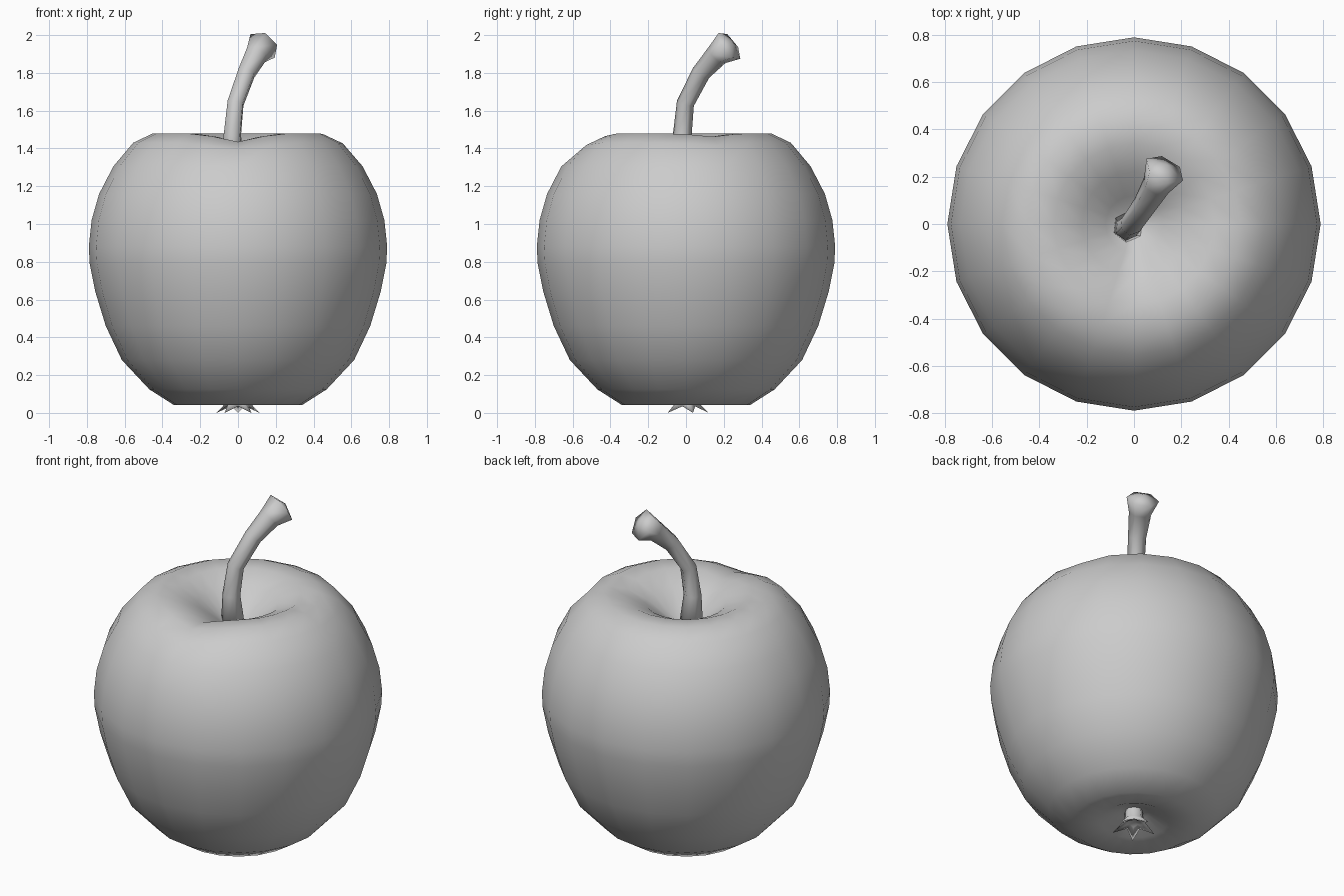
import bpy, bmesh, math
from mathutils import Vector

if "Cube" in bpy.data.objects:
    bpy.data.objects.remove(bpy.data.objects["Cube"])


def finish(bm, name):
    bmesh.ops.recalc_face_normals(bm, faces=bm.faces)
    for f in bm.faces:
        f.smooth = True
    me = bpy.data.meshes.new(name)
    bm.to_mesh(me)
    bm.free()
    ob = bpy.data.objects.new(name, me)
    bpy.context.collection.objects.link(ob)
    return ob


def skin(bm, rings, start=None, end=None):
    """Bridge rings of points, closing the ends with a fan to a point."""
    vs = [[bm.verts.new(p) for p in r] for r in rings]
    n = len(vs[0])
    for a, b in zip(vs, vs[1:]):
        for i in range(n):
            j = (i + 1) % n
            bm.faces.new((a[i], a[j], b[j], b[i]))
    for ring, tip in ((vs[0], start), (vs[-1], end)):
        if tip is not None:
            c = bm.verts.new(tip)
            for i in range(n):
                bm.faces.new((ring[i], ring[(i + 1) % n], c))


# Apple body: 20-sided lathe with a dimple at each end and a dip in the front rim
profile = [(0.08, 0.11), (0.19, 0.06), (0.34, 0.042), (0.47, 0.125), (0.615, 0.28),
           (0.70, 0.46), (0.755, 0.64), (0.785, 0.79), (0.79, 0.88), (0.775, 1.02),
           (0.735, 1.16), (0.66, 1.305), (0.555, 1.43), (0.45, 1.48), (0.34, 1.475),
           (0.22, 1.42), (0.12, 1.34), (0.05, 1.29)]


def body_point(r, z, k):
    a = math.tau * k / 20
    w = max(0, min(1, (z - 1.27) / 0.2)) if r < 0.6 else 0
    front = math.exp(-((a - 1.5 * math.pi) / 0.3) ** 2)
    side = math.exp(-((math.remainder(a - 0.3, math.tau)) / 0.25) ** 2)
    return (r * math.cos(a), r * math.sin(a), z - w * (0.045 * front + 0.018 * side))


bm = bmesh.new()
skin(bm, [[body_point(r, z, k) for k in range(20)] for r, z in profile],
     (0, 0, 0.13), (0, 0, 1.275))
finish(bm, "apple_body")

# Stem: bent six-sided tube that widens at its cut end
path = [Vector(p) for p in ((-0.025, -0.01, 1.25), (-0.03, -0.02, 1.47), (-0.013, -0.003, 1.64),
                            (0.045, 0.08, 1.80), (0.095, 0.165, 1.895), (0.13, 0.23, 1.943))]
radii = [0.07, 0.05, 0.047, 0.05, 0.062, 0.09]
rings = []
for i, (p, r) in enumerate(zip(path, radii)):
    t = (path[min(i + 1, 5)] - path[max(i - 1, 0)]).normalized()
    u = (Vector((0.8, -0.6, 0)) - t * t.dot(Vector((0.8, -0.6, 0)))).normalized()
    v = t.cross(u)
    rings.append([p + r * (u * math.cos(k * math.tau / 6) + v * math.sin(k * math.tau / 6))
                  for k in range(6)])
bm = bmesh.new()
skin(bm, rings, path[0], path[-1] + Vector((0.012, 0.02, 0.018)))
finish(bm, "stem")

# Calyx: small five-pointed star flaring out under the apple
def star(tip, valley, z_tip, z_valley):
    pts = []
    for k in range(10):
        a = math.pi / 2 + k * math.pi / 5
        r, z = (valley, z_valley) if k % 2 else (tip, z_tip)
        pts.append((r * math.cos(a), r * math.sin(a), z))
    return pts


bm = bmesh.new()
skin(bm, [star(0.05, 0.045, 0.13, 0.13), star(0.06, 0.05, 0.06, 0.06),
          star(0.12, 0.06, 0.0, 0.035), star(0.04, 0.035, 0.04, 0.05)],
     None, (0, 0, 0.06))
finish(bm, "calyx")
